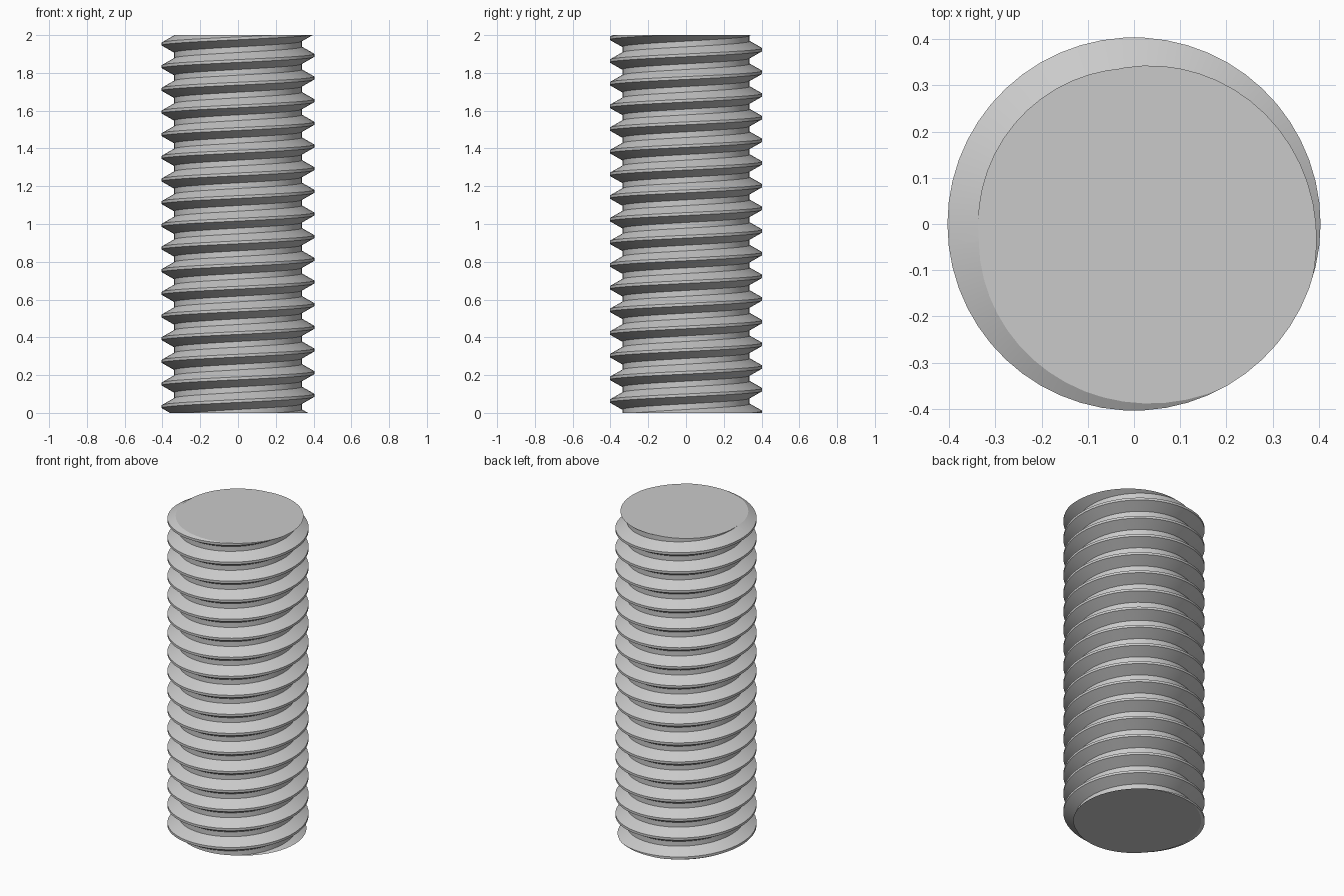
import bpy, bmesh, math

cube = bpy.data.objects.get("Cube")
if cube:
    bpy.data.objects.remove(cube, do_unlink=True)

LENGTH = 2.0
PITCH = 0.12
CREST_R = 0.404
ROOT_R = 0.338
SEGMENTS = 54          # facets per turn
START_Z = -0.027       # crest height on the +x side
TURNS_BELOW, TURNS_ABOVE = 2, 19

# Thread profile over one pitch: (radius, height as a fraction of the pitch)
PROFILE = [(CREST_R, -1 / 16), (CREST_R, 1 / 16), (ROOT_R, 3 / 8), (ROOT_R, 5 / 8)]

# Plain steel
steel = bpy.data.materials.new("grey_steel")
steel.use_nodes = True
colour = (0.59, 0.59, 0.59, 1)
steel.diffuse_color = colour
steel.node_tree.nodes["Principled BSDF"].inputs["Base Color"].default_value = colour

# Sweep the profile along a right-handed helix
bm = bmesh.new()
rows = []
for k in range(-TURNS_BELOW * SEGMENTS, TURNS_ABOVE * SEGMENTS):
    a = 2 * math.pi * k / SEGMENTS
    z = START_Z + PITCH * k / SEGMENTS
    rows.append([bm.verts.new((r * math.cos(a), r * math.sin(a), z + h * PITCH))
                 for r, h in PROFILE])

# Skin it, joining each turn to the start of the next one
for k in range(len(rows) - SEGMENTS - 1):
    here = rows[k] + [rows[k + SEGMENTS][0]]
    there = rows[k + 1] + [rows[k + SEGMENTS + 1][0]]
    for i in range(len(PROFILE)):
        bm.faces.new((here[i], there[i], there[i + 1], here[i + 1]))

# Cut both ends square and cap them
for height, direction in ((0, -1), (LENGTH, 1)):
    bmesh.ops.bisect_plane(bm, geom=bm.verts[:] + bm.edges[:] + bm.faces[:], dist=1e-6,
                           plane_co=(0, 0, height), plane_no=(0, 0, direction),
                           clear_outer=True)
    rim = [e for e in bm.edges if e.is_boundary
           and all(abs(v.co.z - height) < 1e-4 for v in e.verts)]
    bmesh.ops.holes_fill(bm, edges=rim, sides=0)

loose = [v for v in bm.verts if not v.link_faces]
bmesh.ops.delete(bm, geom=loose, context='VERTS')
bmesh.ops.recalc_face_normals(bm, faces=bm.faces[:])

mesh = bpy.data.meshes.new("threaded_rod")
bm.to_mesh(mesh)
bm.free()
mesh.materials.append(steel)
rod = bpy.data.objects.new("threaded_rod", mesh)
bpy.context.collection.objects.link(rod)

# Smooth around the thread, sharp at crests, roots and end faces
bpy.ops.object.select_all(action='DESELECT')
rod.select_set(True)
bpy.context.view_layer.objects.active = rod
bpy.ops.object.shade_smooth_by_angle(angle=math.radians(25))
